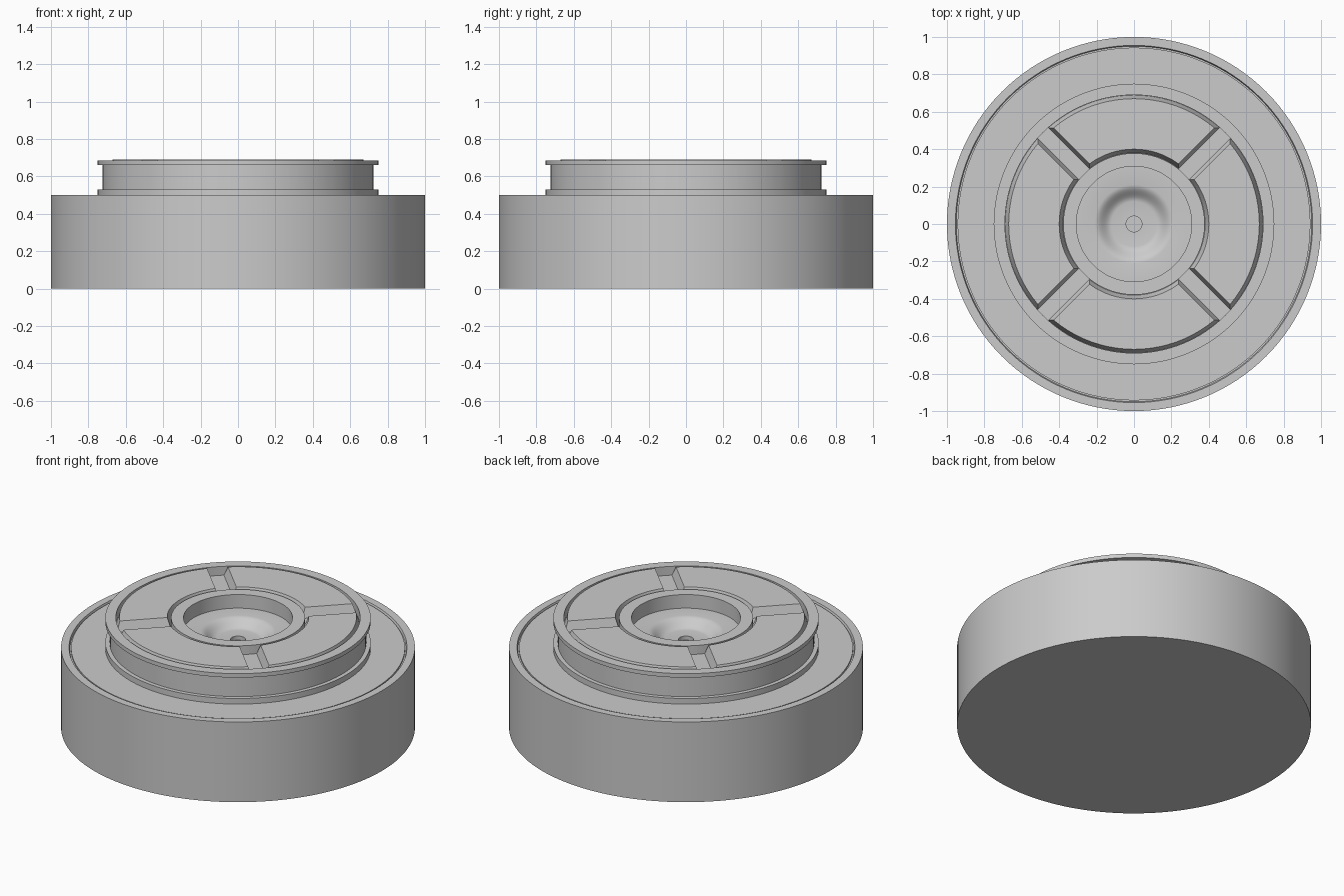
import bpy, bmesh, math

if "Cube" in bpy.data.objects:
    bpy.data.objects.remove(bpy.data.objects["Cube"])

SEG = 128
grey = bpy.data.materials.new("plain grey")
grey.diffuse_color = (0.6, 0.6, 0.6, 1)
grey.use_nodes = True
grey.node_tree.nodes["Principled BSDF"].inputs["Base Color"].default_value = grey.diffuse_color


def finish(bm, name):
    bmesh.ops.recalc_face_normals(bm, faces=bm.faces)
    mesh = bpy.data.meshes.new(name)
    bm.to_mesh(mesh)
    bm.free()
    mesh.materials.append(grey)
    ob = bpy.data.objects.new(name, mesh)
    bpy.context.collection.objects.link(ob)
    bpy.ops.object.select_all(action='DESELECT')
    ob.select_set(True)
    bpy.context.view_layer.objects.active = ob
    bpy.ops.object.shade_smooth_by_angle(angle=math.radians(30))
    return ob


def lathe(name, profile):
    """Spin an (r, z) profile that starts and ends on the axis."""
    bm = bmesh.new()
    rings = []
    for r, z in profile:
        if r == 0:
            rings.append([bm.verts.new((0, 0, z))] * SEG)
        else:
            rings.append([bm.verts.new((r * math.cos(2 * math.pi * i / SEG),
                                        r * math.sin(2 * math.pi * i / SEG), z))
                          for i in range(SEG)])
    for a, b in zip(rings, rings[1:]):
        for i in range(SEG):
            j = (i + 1) % SEG
            bm.faces.new(list(dict.fromkeys((a[i], a[j], b[j], b[i]))))
    return finish(bm, name)


def sector(r_in, r_out, w, z, n=20):
    """Outline of a quarter sector around +y, set back w from the diagonals."""
    pts = []
    for r, sign in ((r_in, 1), (r_out, -1)):
        half = math.pi / 4 - math.asin(w / r)
        for i in range(n + 1):
            a = math.pi / 2 + sign * half * (1 - 2 * i / n)
            pts.append((r * math.cos(a), r * math.sin(a), z))
    return pts


# wide drum with a thin raised rim
lathe("base_drum", [(0, 0), (1, 0), (1, 0.5), (0.955, 0.5), (0.95, 0.485),
                    (0.943, 0.485), (0.943, 0.495), (0, 0.495)])

# spool-shaped hub: two flanges, recessed top track, central well with dish
dish = [(0.21 - 0.09 * t / 7, 0.575 + 0.025 * math.cos(math.pi * t / 7)) for t in range(8)]
lathe("spool_hub", [(0, 0.49), (0.75, 0.49), (0.75, 0.53), (0.725, 0.53),
                    (0.725, 0.66), (0.75, 0.66), (0.75, 0.685), (0.69, 0.685),
                    (0.69, 0.63), (0.378, 0.63), (0.378, 0.685), (0.308, 0.685),
                    (0.308, 0.60)] + dish +
      [(0.042, 0.55), (0.042, 0.525), (0, 0.525)])

# four sloped pads divided by diagonal channels
for k, side in enumerate(("back", "left", "front", "right")):
    bm = bmesh.new()
    low = [bm.verts.new(p) for p in sector(0.38, 0.689, 0.04, 0.629)]
    top = [bm.verts.new(p) for p in sector(0.40, 0.67, 0.06, 0.69)]
    bm.faces.new(low)
    bm.faces.new(top)
    for i in range(len(low)):
        j = (i + 1) % len(low)
        bm.faces.new((low[i], low[j], top[j], top[i]))
    pad = finish(bm, "top_pad_" + side)
    pad.rotation_euler.z = k * math.pi / 2
